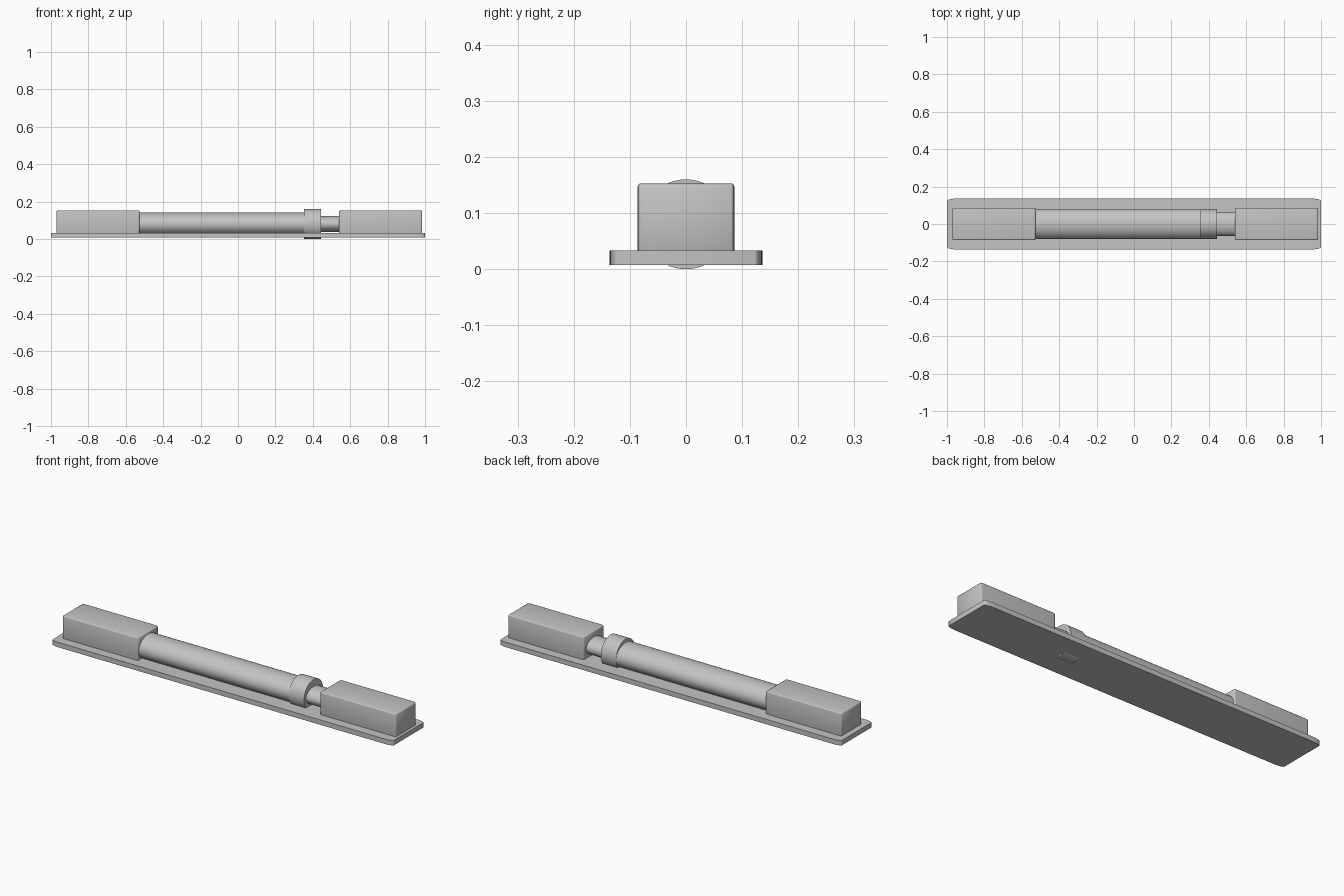
import bpy, bmesh, math
from mathutils import Matrix

if "Cube" in bpy.data.objects:
    bpy.data.objects.remove(bpy.data.objects["Cube"], do_unlink=True)

# single grey finish
grey = bpy.data.materials.new("plain_grey")
grey.use_nodes = True
grey.diffuse_color = (0.55, 0.55, 0.55, 1)
grey.node_tree.nodes["Principled BSDF"].inputs["Base Color"].default_value = grey.diffuse_color


def finish(bm, name):
    bmesh.ops.recalc_face_normals(bm, faces=bm.faces)
    mesh = bpy.data.meshes.new(name)
    bm.to_mesh(mesh)
    bm.free()
    mesh.materials.append(grey)
    obj = bpy.data.objects.new(name, mesh)
    bpy.context.collection.objects.link(obj)
    bpy.ops.object.select_all(action='DESELECT')
    obj.select_set(True)
    bpy.context.view_layer.objects.active = obj
    bpy.ops.object.shade_smooth_by_angle(angle=math.radians(35))
    return obj


def plate(name, half_x, half_y, z0, z1, corner_x, corner_y, steps=6):
    """Flat plate with stretched elliptical corners."""
    bm = bmesh.new()
    ring = []
    for quarter, (sx, sy) in enumerate([(1, 1), (-1, 1), (-1, -1), (1, -1)]):
        for i in range(steps + 1):
            a = (quarter + i / steps) * math.pi / 2
            ring.append(bm.verts.new((sx * (half_x - corner_x) + corner_x * math.cos(a),
                                      sy * (half_y - corner_y) + corner_y * math.sin(a), z0)))
    face = bm.faces.new(ring)
    top = bmesh.ops.extrude_face_region(bm, geom=[face])
    verts = [g for g in top["geom"] if isinstance(g, bmesh.types.BMVert)]
    bmesh.ops.translate(bm, verts=verts, vec=(0, 0, z1 - z0))
    return finish(bm, name)


def block(name, x0, x1, half_y, z0, z1, bevel=0.006, stretch=2):
    """Rounded box whose edge rounding is stretched along x."""
    bm = bmesh.new()
    bmesh.ops.create_cube(bm, size=1)
    bmesh.ops.scale(bm, verts=bm.verts, vec=((x1 - x0) / stretch, 2 * half_y, z1 - z0))
    bmesh.ops.bevel(bm, geom=bm.edges[:], offset=bevel, segments=3, profile=0.5, affect='EDGES')
    bmesh.ops.scale(bm, verts=bm.verts, vec=(stretch, 1, 1))
    bmesh.ops.translate(bm, verts=bm.verts, vec=((x0 + x1) / 2, 0, (z0 + z1) / 2))
    return finish(bm, name)


def rod(name, x0, x1, ry, rz, z):
    """Elliptical cylinder lying along x."""
    bm = bmesh.new()
    bmesh.ops.create_cone(bm, cap_ends=True, segments=64, radius1=1, radius2=1, depth=1,
                          matrix=Matrix.Rotation(math.pi / 2, 4, 'Y'))
    bmesh.ops.scale(bm, verts=bm.verts, vec=(x1 - x0, ry, rz))
    bmesh.ops.translate(bm, verts=bm.verts, vec=((x0 + x1) / 2, 0, z))
    return finish(bm, name)


# mounting base
plate("base_plate", 1.0, 0.136, 0.007, 0.033, 0.05, 0.013)

# end housings
block("right_housing", -0.97, -0.526, 0.086, 0.02, 0.153)
block("left_housing", 0.54, 0.985, 0.086, 0.02, 0.153)

# tube, collar and piston rod
AXIS = 0.08
rod("main_tube", -0.56, 0.38, 0.08, 0.062, AXIS)
rod("collar", 0.354, 0.443, 0.08, 0.08, AXIS)
rod("piston_rod", 0.42, 0.57, 0.064, 0.043, AXIS)
